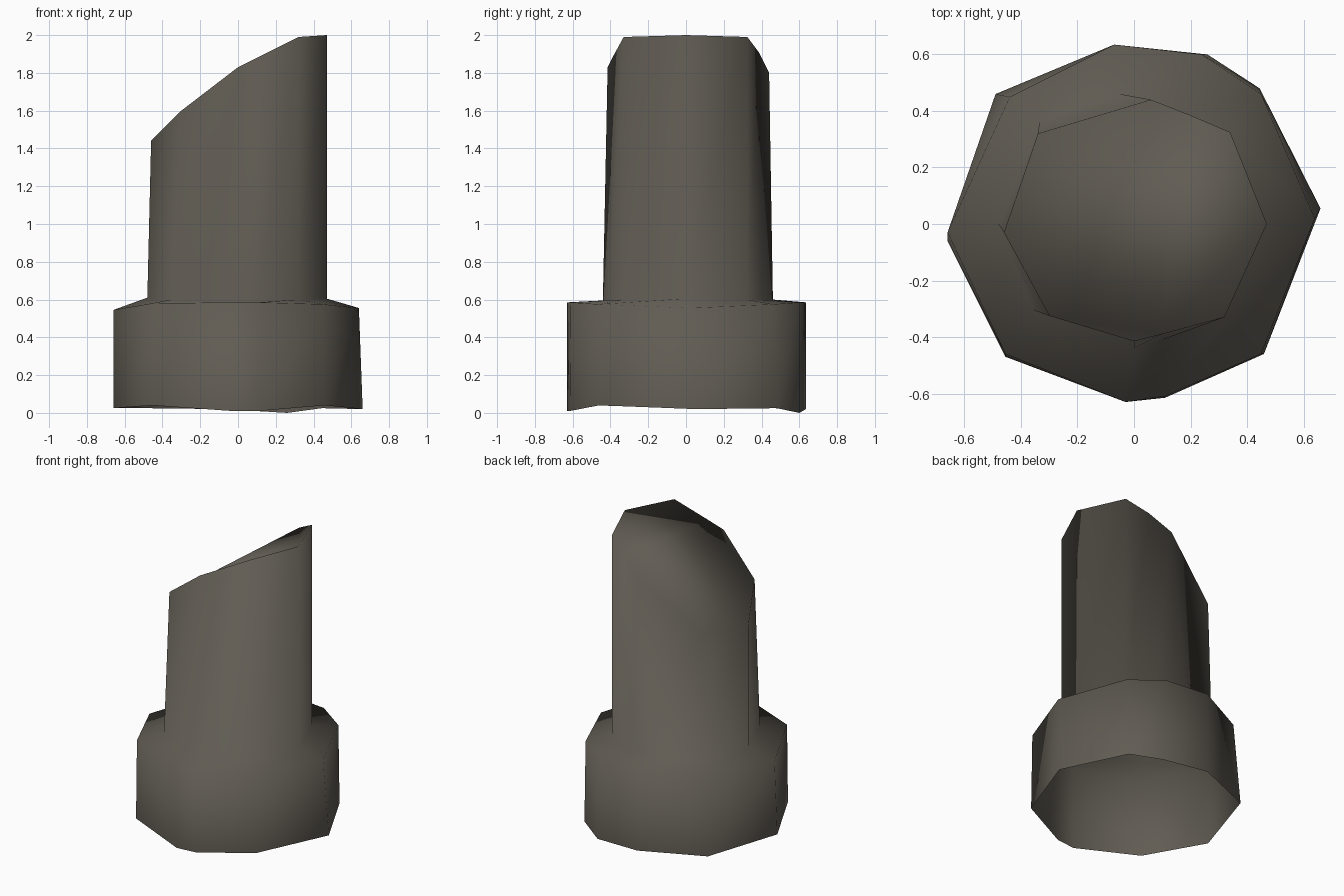
import bpy, bmesh

# One flat colour for the whole model
mat = bpy.data.materials.new("dark warm grey")
mat.diffuse_color = (0.118, 0.107, 0.087, 1)

# Rings from bottom to top, each running E, NE, N, N, NW, W, SW, S, S, SE
rings = [
    # open lower rim of the collar
    [(.66, .055, .02), (.445, .48, .025), (.26, .60, 0), (-.07, .635, .02), (-.49, .46, .025),
     (-.66, -.06, .025), (-.455, -.47, .04), (-.03, -.63, .01), (.11, -.615, .01), (.46, -.46, .04)],
    # upper rim of the collar
    [(.64, .02, .555), (.45, .46, .575), (.24, .60, .585), (-.07, .635, .585), (-.44, .45, .58),
     (-.66, -.03, .545), (-.455, -.46, .58), (-.03, -.63, .585), (.11, -.61, .585), (.45, -.46, .575)],
    # foot of the post
    [(.47, 0, .605), (.34, .325, .6), (.16, .39, .6), (-.05, .46, .6), (-.335, .36, .6),
     (-.48, 0, .61), (-.355, -.305, .6), (0, -.44, .595), (.1, -.41, .595), (.32, -.33, .6)],
    # slanted top of the post
    [(.47, 0, 2), (.34, .325, 1.99), (.20, .385, 1.91), (.06, .44, 1.80), (-.34, .32, 1.48),
     (-.46, -.03, 1.44), (-.30, -.325, 1.60), (0, -.415, 1.83), (.1, -.39, 1.88), (.32, -.33, 1.99)],
]

# Loft the rings into a hollow collared post, closed at the slanted top
bm = bmesh.new()
loops = [[bm.verts.new(p) for p in ring] for ring in rings]
n = len(loops[0])
for lo, hi in zip(loops, loops[1:]):
    for i in range(n):
        j = (i + 1) % n
        bm.faces.new((lo[i], lo[j], hi[j], hi[i]))
cap = bm.faces.new(loops[-1])
bmesh.ops.triangulate(bm, faces=[cap])
for f in bm.faces:
    f.smooth = True

mesh = bpy.data.meshes.new("collared_post")
bm.to_mesh(mesh)
bm.free()
mesh.materials.append(mat)
bpy.context.collection.objects.link(bpy.data.objects.new("collared_post", mesh))
